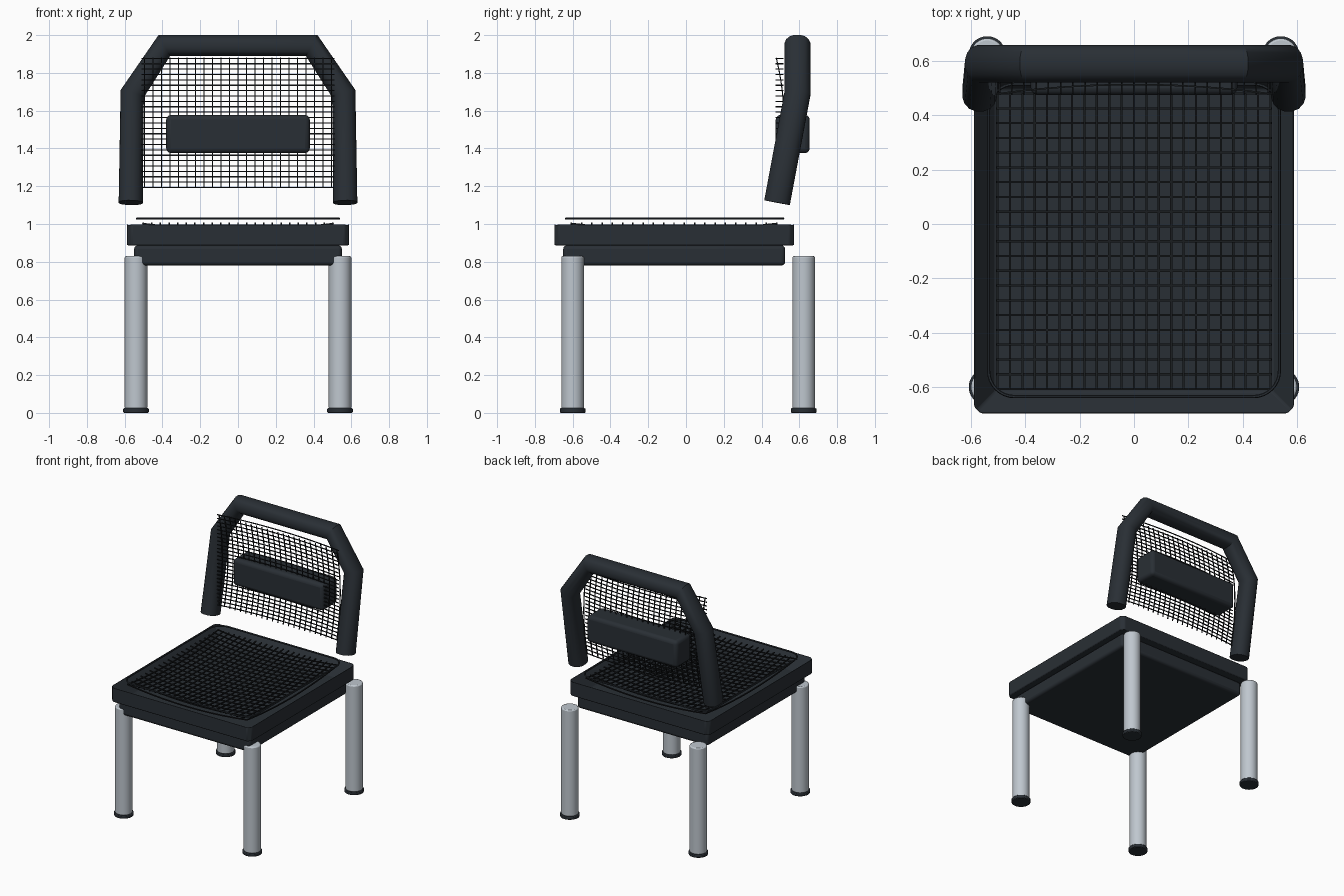
import bpy, bmesh, math
from mathutils import Vector

if "Cube" in bpy.data.objects:
    bpy.data.objects.remove(bpy.data.objects["Cube"])


def material(name, rgb):
    m = bpy.data.materials.new(name)
    m.diffuse_color = (*rgb, 1)
    m.use_nodes = True
    m.node_tree.nodes["Principled BSDF"].inputs["Base Color"].default_value = m.diffuse_color
    return m


DARK = material("dark_plastic", (0.022, 0.028, 0.035))
WIRE = material("black_wire", (0.01, 0.012, 0.014))
METAL = material("grey_metal", (0.52, 0.57, 0.62))


def finish(bm, name, mat, bevel=0, segs=2, smooth=True):
    bmesh.ops.recalc_face_normals(bm, faces=bm.faces)
    me = bpy.data.meshes.new(name)
    bm.to_mesh(me)
    bm.free()
    ob = bpy.data.objects.new(name, me)
    bpy.context.collection.objects.link(ob)
    me.materials.append(mat)
    if bevel:
        mod = ob.modifiers.new("bevel", 'BEVEL')
        mod.width, mod.segments = bevel, segs
    if smooth:
        bpy.ops.object.select_all(action='DESELECT')
        bpy.context.view_layer.objects.active = ob
        ob.select_set(True)
        bpy.ops.object.shade_smooth_by_angle(angle=math.radians(40))
    return ob


def box_bm(x0, x1, y0, y1, z0, z1):
    bm = bmesh.new()
    bmesh.ops.create_cube(bm, size=1)
    for v in bm.verts:
        v.co = ((x0 + x1) / 2 + v.co.x * (x1 - x0), (y0 + y1) / 2 + v.co.y * (y1 - y0),
                (z0 + z1) / 2 + v.co.z * (z1 - z0))
    return bm


def tube(bm, pts, profile, ref, closed=False):
    """Sweep a profile along points; profile x runs along ref."""
    pts = [Vector(p) for p in pts]
    n, k, rings = len(pts), len(profile), []
    for i, p in enumerate(pts):
        back = pts[i - 1] if i or closed else None
        ahead = pts[(i + 1) % n] if i < n - 1 or closed else None
        t = Vector()
        if back is not None:
            t += (p - back).normalized()
        if ahead is not None:
            t += (ahead - p).normalized()
        t.normalize()
        a = Vector(ref)
        a = (a - t * a.dot(t)).normalized()
        b = t.cross(a)
        rings.append([bm.verts.new(p + a * u + b * v) for u, v in profile])
    for i in range(n if closed else n - 1):
        r, s = rings[i], rings[(i + 1) % n]
        for j in range(k):
            bm.faces.new((r[j], r[(j + 1) % k], s[(j + 1) % k], s[j]))
    if not closed:
        bm.faces.new(rings[0])
        bm.faces.new(rings[-1])


def ring(n, rx, ry, power=1.0):
    out = []
    for i in range(n):
        a = 2 * math.pi * (i + 0.5) / n
        c, s = math.cos(a), math.sin(a)
        out.append((rx * math.copysign(abs(c) ** power, c), ry * math.copysign(abs(s) ** power, s)))
    return out


def cylinder(name, x, y, z0, z1, r, mat, bevel):
    bm = bmesh.new()
    tube(bm, [(x, y, z0), (x, y, z1)], ring(32, r, r), (1, 0, 0))
    ob = finish(bm, name, mat, bevel)
    ob.modifiers["bevel"].limit_method = 'ANGLE'


def spread(a, b, n):
    return [a + (b - a) * i / n for i in range(n + 1)]


def sag(t, a, b, depth):
    """Parabolic sag of a wire running from a to b."""
    u = (t - a) / (b - a)
    return 4 * u * (1 - u) * depth


# legs with rubber feet
for row, y in (("front", -0.60), ("back", 0.623)):
    for side, x in (("left", -0.54), ("right", 0.54)):
        cylinder(f"{row}_leg_{side}", x, y, 0.02, 0.83, 0.06, METAL, 0.008)
        cylinder(f"{row}_foot_{side}", x, y, 0.0, 0.025, 0.068, DARK, 0.005)

# under-seat slab
finish(box_bm(-0.55, 0.55, -0.65, 0.525, 0.78, 0.887), "seat_base", DARK, 0.02, 3)

# seat frame: a slab with a recess sunk between the four bars
bm = box_bm(-0.588, 0.588, -0.697, 0.573, 0.887, 1.0)
corners = [e for e in bm.edges if abs(e.verts[0].co.z - e.verts[1].co.z) > 0.05]
top = max(bm.faces, key=lambda f: f.calc_center_median().z)
bmesh.ops.inset_region(bm, faces=[top], thickness=0.11)
for v in top.verts:
    v.co.z = 0.897
bmesh.ops.bevel(bm, geom=corners, offset=0.024, segments=1, profile=0.5, affect='EDGES')
finish(bm, "seat_frame", DARK, 0.016, 2)

# seat mesh: rounded border wire and a grid sagging into the recess
thin = ring(4, 0.0055, 0.0055)
bm = bmesh.new()
border = []
for cx, cy, start in ((0.44, 0.42, 0), (-0.44, 0.42, 90), (-0.44, -0.54, 180), (0.44, -0.54, 270)):
    for d in spread(0, 90, 8):
        a = math.radians(start + d)
        border.append((cx + 0.095 * math.cos(a), cy + 0.095 * math.sin(a), 1.028))
tube(bm, border, ring(6, 0.006, 0.006), (0, 0, 1), closed=True)
finish(bm, "seat_mesh_border", DARK)
bm = bmesh.new()
for x in spread(-0.502, 0.502, 22):
    tube(bm, [(x, y, 1.003 - sag(y, -0.607, 0.48, 0.035)) for y in spread(-0.607, 0.48, 10)],
         thin, (0, 0, 1))
for y in spread(-0.607, 0.48, 20):
    tube(bm, [(x, y, 1.003 - sag(x, -0.507, 0.507, 0.035)) for x in spread(-0.507, 0.507, 10)],
         thin, (0, 0, 1))
finish(bm, "seat_mesh", WIRE, smooth=False)

# bent backrest frame
half = [(0.568, 0.482, 1.113), (0.56, 0.59, 1.69), (0.39, 0.59, 1.945)]
path = [(-x, y, z) for x, y, z in half] + half[::-1]
bm = bmesh.new()
tube(bm, path, ring(16, 0.07, 0.065, 0.9), (0, 1, 0))
finish(bm, "backrest_frame", DARK)

# backrest mesh: upright and cross wires each bowed toward the back
fine = ring(4, 0.0042, 0.0042)
bm = bmesh.new()
for x in spread(-0.495, 0.495, 22):
    tube(bm, [(x, 0.478 + sag(z, 1.19, 1.88, 0.042), z) for z in spread(1.19, 1.88, 10)],
         fine, (0, 1, 0))
for z in spread(1.193, 1.877, 24):
    tube(bm, [(x, 0.478 + sag(x, -0.51, 0.51, 0.035), z) for x in spread(-0.51, 0.51, 12)],
         fine, (0, 1, 0))
finish(bm, "backrest_mesh", WIRE, smooth=False)

# lumbar bar
finish(box_bm(-0.38, 0.38, 0.475, 0.655, 1.375, 1.578), "lumbar_bar", DARK, 0.025, 3)
